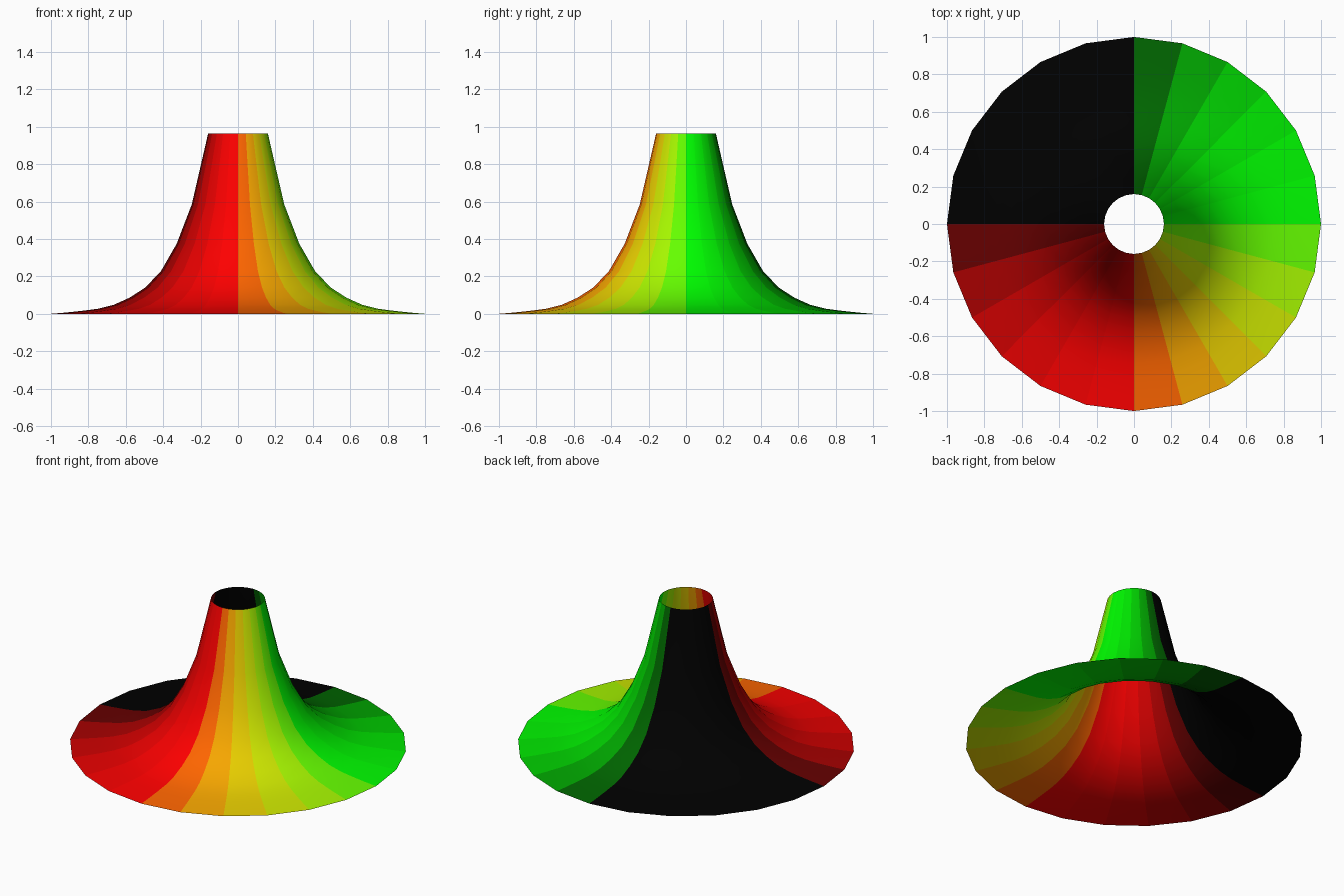
import bpy, bmesh
from math import sin, cos, tau

if "Cube" in bpy.data.objects:
    bpy.data.objects.remove(bpy.data.objects["Cube"])

SIDES = 24
# radius, height from the rim up to the open neck
PROFILE = [(1.0, 0.0), (0.916, 0.007), (0.832, 0.016), (0.748, 0.027),
           (0.664, 0.048), (0.58, 0.086), (0.496, 0.14), (0.412, 0.228),
           (0.328, 0.374), (0.247, 0.585), (0.16, 0.963)]

mesh = bpy.data.meshes.new("flared_horn")
horn = bpy.data.objects.new("flared_horn", mesh)
bpy.context.collection.objects.link(horn)


def sector_material(angle):
    """Red strongest at the front, green strongest at the right."""
    red, green = max(0, -sin(angle)), max(0, cos(angle))
    name = f"tint_{round(red * 100)}_{round(green * 100)}"
    mat = bpy.data.materials.get(name)
    if not mat:
        mat = bpy.data.materials.new(name)
        mat.diffuse_color = (red, green, 0, 1)
        mat.use_nodes = True
        mat.node_tree.nodes["Principled BSDF"].inputs["Base Color"].default_value = mat.diffuse_color
        mesh.materials.append(mat)
    return mesh.materials.find(name)


# open revolved surface, one colour per sector
bm = bmesh.new()
rings = [[bm.verts.new((r * cos(tau * i / SIDES), r * sin(tau * i / SIDES), z))
          for i in range(SIDES)] for r, z in PROFILE]
for i in range(SIDES):
    j = (i + 1) % SIDES
    slot = sector_material(tau * (i + 0.5) / SIDES)
    for low, high in zip(rings, rings[1:]):
        face = bm.faces.new((low[i], low[j], high[j], high[i]))
        face.material_index = slot
        face.smooth = True
bm.to_mesh(mesh)
bm.free()
